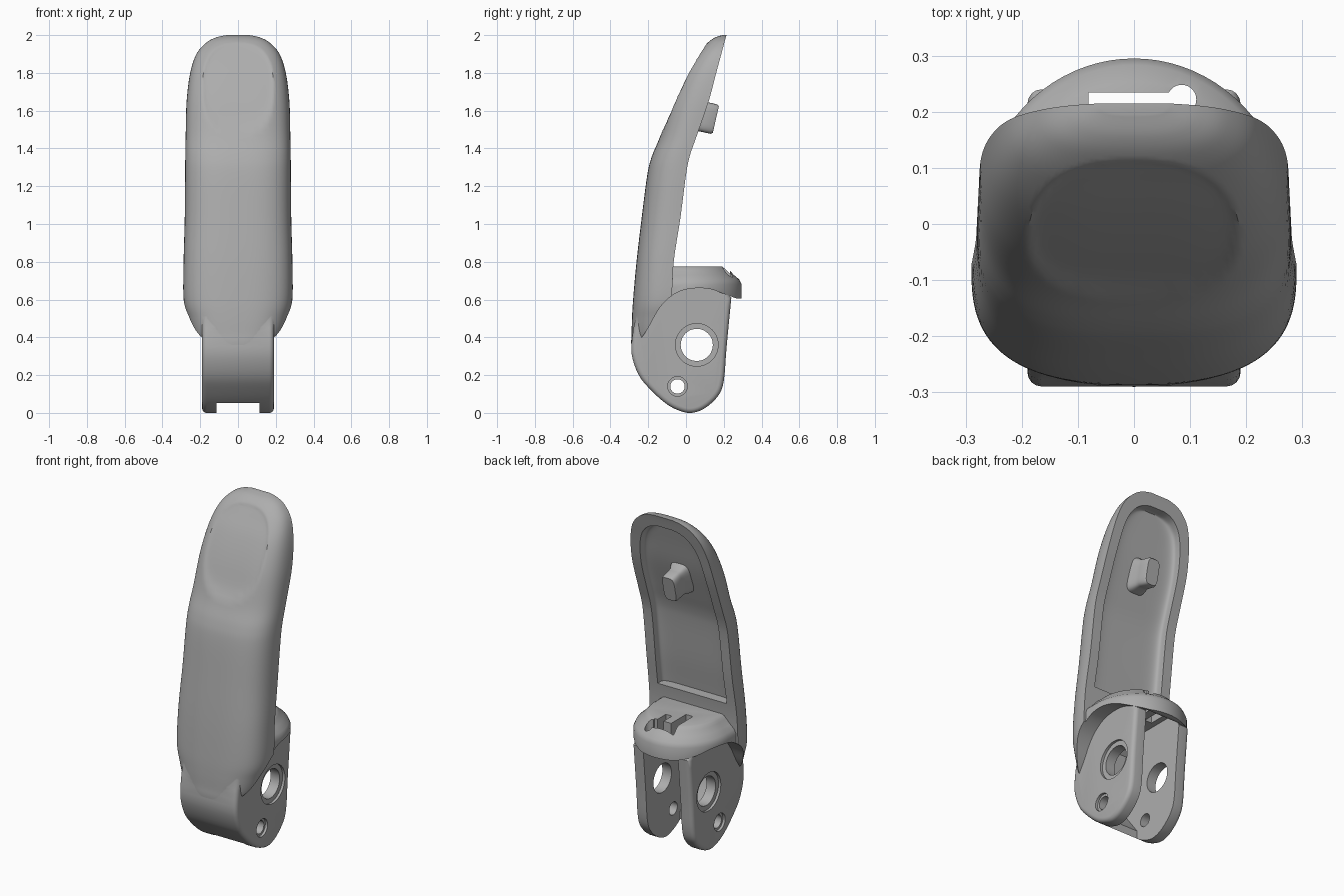
import bpy, bmesh, math
from mathutils import Matrix

if "Cube" in bpy.data.objects:
    bpy.data.objects.remove(bpy.data.objects["Cube"])

grey = bpy.data.materials.new("satin_grey")
grey.use_nodes = True
colour = (0.42, 0.42, 0.42, 1)
grey.diffuse_color = colour
grey.node_tree.nodes["Principled BSDF"].inputs["Base Color"].default_value = colour


def finish(name, bm):
    bmesh.ops.recalc_face_normals(bm, faces=bm.faces[:])
    mesh = bpy.data.meshes.new(name)
    bm.to_mesh(mesh)
    bm.free()
    mesh.materials.append(grey)
    ob = bpy.data.objects.new(name, mesh)
    bpy.context.collection.objects.link(ob)
    return ob


def loft(name, rings):
    """Skin closed rings of equal length and cap both ends."""
    bm = bmesh.new()
    loops = [[bm.verts.new(p) for p in ring] for ring in rings]
    n = len(loops[0])
    for a, b in zip(loops, loops[1:]):
        for i in range(n):
            j = (i + 1) % n
            bm.faces.new((a[i], a[j], b[j], b[i]))
    bm.faces.new(loops[0])
    bm.faces.new(loops[-1])
    return finish(name, bm)


def prism(name, outline, half):
    return loft(name, [[(x, y, z) for y, z in outline] for x in (-half, half)])


def box(name, x0, x1, y0, y1, z0, z1):
    return loft(name, [[(x0, y0, z), (x1, y0, z), (x1, y1, z), (x0, y1, z)] for z in (z0, z1)])


def rod(name, centre, radius, length, axis="X"):
    bm = bmesh.new()
    turn = Matrix.Rotation(math.pi / 2, 4, "Y") if axis == "X" else Matrix()
    bmesh.ops.create_cone(bm, cap_ends=True, segments=48, radius1=radius, radius2=radius,
                          depth=length, matrix=Matrix.Translation(centre) @ turn)
    return finish(name, bm)


def apply(ob, mod):
    bpy.context.view_layer.objects.active = ob
    bpy.ops.object.modifier_apply(modifier=mod.name)


def combine(ob, tool, operation="DIFFERENCE"):
    mod = ob.modifiers.new("combine", "BOOLEAN")
    mod.operation, mod.solver, mod.object = operation, "EXACT", tool
    apply(ob, mod)
    bpy.data.objects.remove(tool)


def bevel(ob, width, segments=4):
    mod = ob.modifiers.new("round", "BEVEL")
    mod.width, mod.segments, mod.limit_method = width, segments, "ANGLE"
    mod.angle_limit = math.radians(50)
    apply(ob, mod)


def spline(rows, steps):
    """Catmull-Rom samples through rows of values."""
    pts = [rows[0]] + rows + [rows[-1]]
    out = []
    for a, b, c, d in zip(pts, pts[1:], pts[2:], pts[3:]):
        for k in range(steps):
            t = k / steps
            out.append([0.5 * (2 * q + (r - p) * t + (2 * p - 5 * q + 4 * r - s) * t * t
                               + (3 * q - p - 3 * r + s) * t ** 3)
                        for p, q, r, s in zip(a, b, c, d)])
    return out + [list(rows[-1])]


def power(v, n):
    return math.copysign(abs(v) ** (2 / n), v)


def section(z, front, back, w, n, count=56):
    """Flat at the back, rounded toward the front."""
    angles = [math.pi * i / count for i in range(count + 1)]
    return [(w * power(math.cos(a), n), back + (front - back) * power(max(0, math.sin(a)), n), z)
            for a in angles]


# Handle stations: height, front, back, half width
stations = [(0.30, -0.285, -0.08, 0.19), (0.37, -0.29, -0.08, 0.21), (0.42, -0.288, -0.08, 0.24),
            (0.50, -0.286, -0.08, 0.265), (0.60, -0.28, -0.075, 0.288), (0.80, -0.262, -0.065, 0.288),
            (1.03, -0.235, -0.03, 0.282), (1.26, -0.205, 0.0, 0.28), (1.36, -0.18, 0.02, 0.279),
            (1.47, -0.135, 0.058, 0.277), (1.65, -0.08, 0.12, 0.272), (1.80, -0.01, 0.16, 0.253),
            (1.90, 0.06, 0.187, 0.22), (1.96, 0.115, 0.203, 0.168), (1.988, 0.155, 0.211, 0.115),
            (2.0, 0.195, 0.215, 0.06)]
rows = spline(stations, 6)


def thumb_dish(p):
    x, y, z = p
    d = abs(x / 0.185) ** 2.6 + abs((z - 1.72) / 0.235) ** 2.6
    return (x, y + 0.028 * max(0, 1 - d) ** 0.6, z)


rings = []
for z, front, back, w in rows:
    ring = section(z, front, back, w, 2.9)
    rings.append([ring[0]] + [thumb_dish(p) for p in ring[1:-1]] + [ring[-1]])
body = loft("lever_body", rings)


# Recess in the back of the handle, following its rim
def back_at(z):
    for a, b in zip(rows, rows[1:]):
        if a[0] <= z <= b[0]:
            return a[2] + (b[2] - a[2]) * (z - a[0]) / (b[0] - a[0])
    return rows[-1][2]


pocket = []
for z, _, _, w in rows:
    if z >= 0.799:
        h = 0.85 + (z - 0.8) * 0.9
        y = back_at(h)
        floor = section(h, y - 0.06, y, w * 0.79, 6)
        pocket.append(floor + [(-w * 0.83, y + 0.06, h), (w * 0.83, y + 0.06, h)])
combine(body, loft("recess_cutter", pocket))

# Rounded shelf behind the foot of the handle
shelf_rings = []
for z, s in ((0.3, 1), (0.68, 1), (0.705, 0.96), (0.73, 0.86), (0.755, 0.78), (0.768, 0.74), (0.776, 0.69)):
    arc = [math.pi * i / 40 for i in range(41)]
    ring = [(0.278 * s * math.cos(a), 0.295 * s * math.sin(a), z) for a in arc]
    shelf_rings.append(ring + [(-0.278 * s, -0.12, z), (0.278 * s, -0.12, z)])
combine(body, loft("shelf", shelf_rings), "UNION")

# Curved underside of the flared shoulders
curve = spline([(-0.29, 0.36), (-0.25, 0.38), (-0.2, 0.45), (-0.15, 0.54), (-0.1, 0.6), (-0.03, 0.645),
                (0.05, 0.66), (0.13, 0.655), (0.2, 0.63), (0.27, 0.605)], 4)
combine(body, prism("shoulder_cutter", [(-0.5, 0.355)] + curve + [(0.5, 0.6), (0.5, -0.2), (-0.5, -0.2)], 0.5))

# Fork with two cheeks
foot = spline([(-0.278, 0.45), (-0.289, 0.32), (-0.25, 0.2), (-0.18, 0.115), (-0.1, 0.045), (-0.03, 0.01),
               (0.03, 0.0), (0.1, 0.025), (0.17, 0.09), (0.2, 0.17), (0.215, 0.35), (0.24, 0.61)], 4)
fork = prism("fork", foot + [(0.17, 0.69), (-0.22, 0.69)], 0.19)
bevel(fork, 0.025)
combine(body, fork, "UNION")
gap = [(-0.11, -0.1), (-0.11, 0.1), (-0.2, 0.22), (-0.235, 0.35), (-0.2, 0.6), (-0.1, 0.69),
       (0.245, 0.69), (0.245, 0.6), (0.5, 0.6), (0.5, -0.1)]
combine(body, prism("gap_cutter", gap, 0.115))

# Pivot and pin holes with shallow counterbores
for y, z, radius, outer in ((0.057, 0.36, 0.085, 0.113), (-0.045, 0.14, 0.038, 0.052)):
    combine(body, rod("hole_cutter", (0, y, z), radius, 1))
    for side in (-1, 1):
        combine(body, rod("counterbore_cutter", (side * 0.2, y, z), outer, 0.05))

# Keyed slot through the shelf
for x0, x1, y0 in ((-0.08, 0.075, 0.19), (-0.081, -0.035, 0.05), (0.015, 0.055, 0.11)):
    combine(body, box("slot_cutter", x0, x1, y0, 0.234, 0.6, 0.9))
combine(body, rod("keyhole_cutter", (0.085, 0.222, 0.75), 0.026, 0.3, "Z"))

# Latch peg with a flared root, tilted to the handle's back
peg_rings = []
for y, s in ((-0.15, 1.5), (-0.11, 1.3), (-0.085, 1.06), (-0.06, 1), (-0.012, 1), (0, 0.86)):
    angles = [2 * math.pi * i / 40 for i in range(40)]
    peg_rings.append([(0.046 * s * power(math.cos(a), 4), y, (0.08 + 0.046 * (s - 1)) * power(math.sin(a), 4))
                      for a in angles])
peg = loft("latch_peg", peg_rings)
peg.data.transform(Matrix.Translation((0, 0.158, 1.553)) @ Matrix.Rotation(math.radians(-12.7), 4, "X"))
combine(body, peg, "UNION")

# Smooth shading with crisp edges
bpy.ops.object.select_all(action="DESELECT")
body.select_set(True)
bpy.context.view_layer.objects.active = body
bpy.ops.object.shade_smooth_by_angle(angle=math.radians(35))
